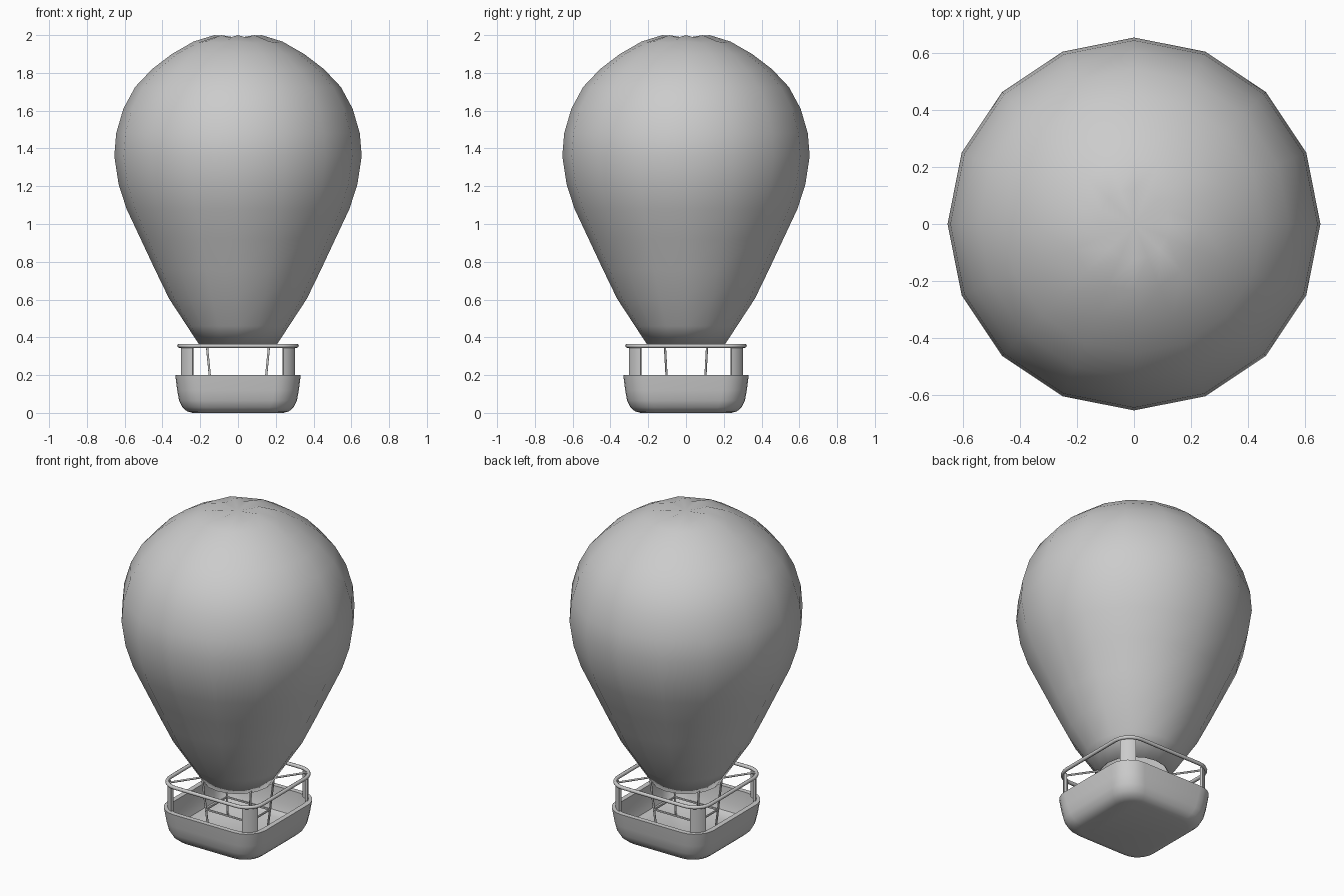
import bpy, bmesh, math
from mathutils import Vector

if "Cube" in bpy.data.objects:
    bpy.data.objects.remove(bpy.data.objects["Cube"])

grey = bpy.data.materials.new("plain grey")
grey.diffuse_color = (0.6, 0.6, 0.6, 1)
grey.use_nodes = True
grey.node_tree.nodes["Principled BSDF"].inputs["Base Color"].default_value = grey.diffuse_color


def finish(name, bm, angle=45):
    bmesh.ops.recalc_face_normals(bm, faces=bm.faces[:])
    me = bpy.data.meshes.new(name)
    bm.to_mesh(me)
    bm.free()
    me.materials.append(grey)
    ob = bpy.data.objects.new(name, me)
    bpy.context.collection.objects.link(ob)
    bpy.ops.object.select_all(action='DESELECT')
    ob.select_set(True)
    bpy.context.view_layer.objects.active = ob
    bpy.ops.object.shade_smooth_by_angle(angle=math.radians(angle))
    return ob


def loft(bm, loops, close=False):
    """Bridge equal-length point loops with quads."""
    rings = [[bm.verts.new(p) for p in loop] for loop in loops]
    pairs = list(zip(rings, rings[1:])) + ([(rings[-1], rings[0])] if close else [])
    for a, b in pairs:
        n = len(a)
        for i in range(n):
            bm.faces.new((a[i], a[(i + 1) % n], b[(i + 1) % n], b[i]))
    return rings


def rounded_square(half, r, z, n=6):
    pts = []
    for q in range(4):
        mid = math.radians(45 + 90 * q)
        cx = math.copysign(half - r, math.cos(mid))
        cy = math.copysign(half - r, math.sin(mid))
        for i in range(n + 1):
            a = math.radians(90 * q + 90 * i / n)
            pts.append((cx + r * math.cos(a), cy + r * math.sin(a), z))
    return pts


def rod(bm, p, q, radius=0.006, sides=8):
    p, q = Vector(p), Vector(q)
    rot = (q - p).to_track_quat('Z', 'Y')
    circle = [rot @ Vector((radius * math.cos(t), radius * math.sin(t), 0))
              for t in (2 * math.pi * i / sides for i in range(sides))]
    a, b = loft(bm, [[p + c for c in circle], [q + c for c in circle]])
    bm.faces.new(a)
    bm.faces.new(b)


# Envelope: sixteen gores, gathered into small folds at the crown
profile = [(.195, .345), (.27, .46), (.365, .605), (.44, .76), (.515, .92),
           (.59, 1.08), (.632, 1.21), (.655, 1.36), (.645, 1.48), (.607, 1.61),
           (.545, 1.725), (.455, 1.82), (.35, 1.9), (.235, 1.962), (.125, 1.993)]
SIDES = 16
loops = []
for k, (r, z) in enumerate(profile):
    fold = {len(profile) - 1: .007, len(profile) - 2: .004}.get(k, 0)
    loops.append([(r * math.cos(2 * math.pi * i / SIDES),
                   r * math.sin(2 * math.pi * i / SIDES),
                   z + fold * (-1) ** i) for i in range(SIDES)])
bm = bmesh.new()
top = loft(bm, loops)[-1]
peak = bm.verts.new((0, 0, 1.985))
for i in range(SIDES):
    bm.faces.new((top[i], top[(i + 1) % SIDES], peak))
envelope = finish("envelope", bm, 60)
shell = envelope.modifiers.new("thickness", 'SOLIDIFY')
shell.thickness = 0.008
shell.offset = -1

# Basket: rounded square tub with a thick rim and a sunken floor
section = [(.24, .10, 0), (.27, .11, .008), (.295, .125, .03), (.312, .13, .065),
           (.322, .13, .12), (.332, .13, .2), (.302, .105, .2), (.295, .105, .11),
           (.28, .10, .065), (.25, .09, .05)]
bm = bmesh.new()
rings = loft(bm, [rounded_square(*s) for s in section])
bm.faces.new(rings[0])
bm.faces.new(rings[-1])
finish("basket", bm, 40)

# Hand rail: round tube following the rounded square
bm = bmesh.new()
tube = []
for i in range(8):
    a = 2 * math.pi * i / 8
    d = .011 * math.cos(a)
    tube.append(rounded_square(.311 + d, .105 + d, .355 + .011 * math.sin(a)))
loft(bm, tube, close=True)
finish("hand_rail", bm, 60)

# Curved panels that carry the rail at each corner
bm = bmesh.new()
for q in range(4):
    mid = math.radians(45 + 90 * q)
    cx, cy = math.copysign(.205, math.cos(mid)), math.copysign(.205, math.sin(mid))
    slices = []
    for i in range(7):
        a = mid + math.radians(-25 + 50 * i / 6)
        slices.append([(cx + r * math.cos(a), cy + r * math.sin(a), z)
                       for r, z in ((.088, .19), (.104, .19), (.104, .352), (.088, .352))])
    ends = loft(bm, slices)
    bm.faces.new(ends[0])
    bm.faces.new(ends[-1])
finish("corner_panels", bm, 40)

# Inner frame: four splayed legs, a ring of cross bars, stays to the rail corners
legs, bars, stays = bmesh.new(), bmesh.new(), bmesh.new()
signs = [(1, 1), (-1, 1), (-1, -1), (1, -1)]
for i, (sx, sy) in enumerate(signs):
    tx, ty = signs[(i + 1) % 4]
    rod(legs, (sx * .135, sy * .095, .05), (sx * .165, sy * .112, .36))
    rod(bars, (sx * .145, sy * .1, .16), (tx * .145, ty * .1, .16))
    rod(stays, (sx * .28, sy * .28, .355), (sx * .165, sy * .112, .355))
finish("frame_legs", legs)
finish("frame_bars", bars)
finish("corner_stays", stays)
